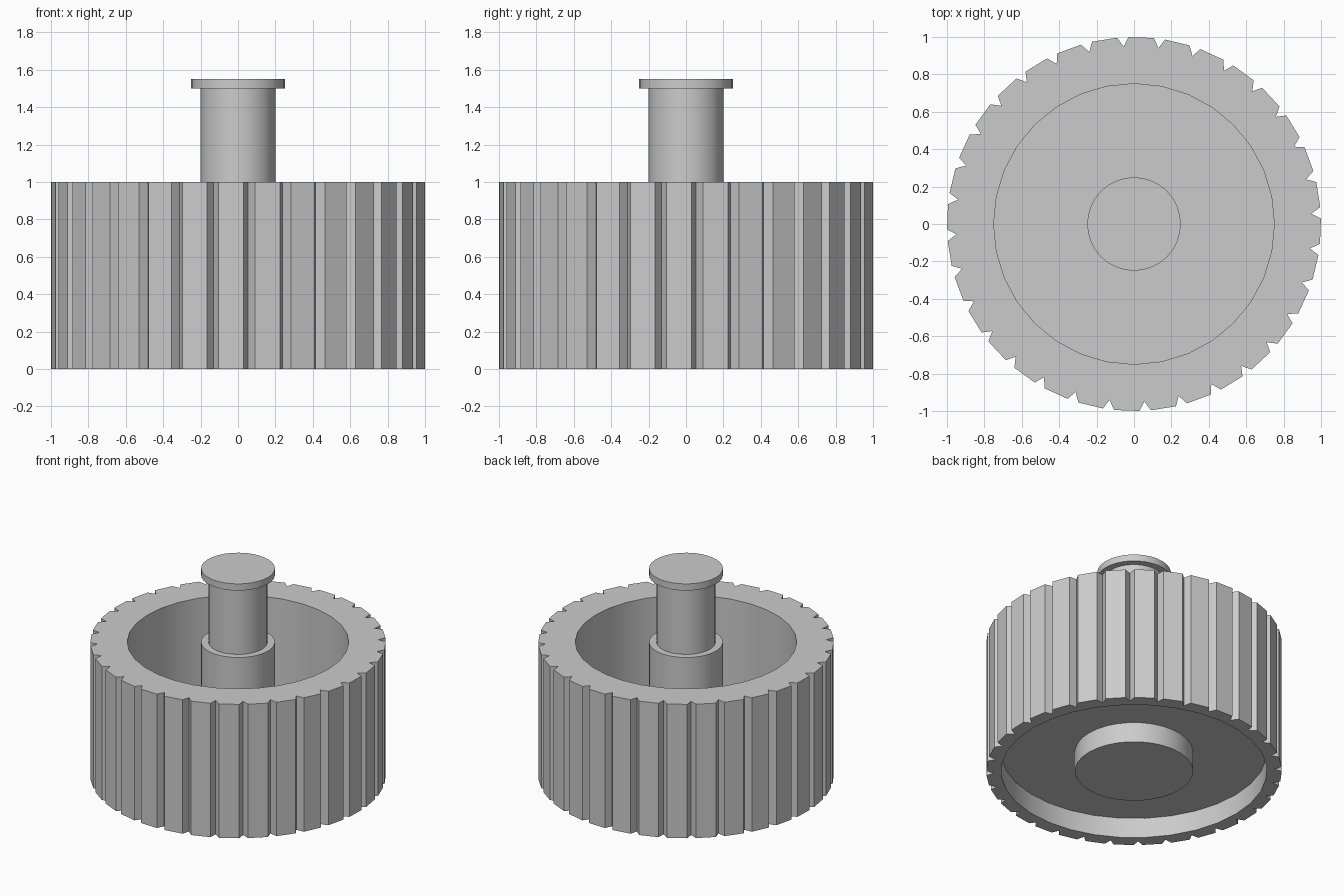
import bpy
import bmesh
from math import radians, sin, cos

if "Cube" in bpy.data.objects:
    bpy.data.objects.remove(bpy.data.objects["Cube"], do_unlink=True)

TEETH = 32
STEP = radians(360 / TEETH)

grey = bpy.data.materials.new("plain grey")
grey.use_nodes = True
grey.diffuse_color = (0.6, 0.6, 0.6, 1)
grey.node_tree.nodes["Principled BSDF"].inputs["Base Color"].default_value = (0.6, 0.6, 0.6, 1)


def polar(bm, radius, angle, z):
    return bm.verts.new((radius * cos(angle), radius * sin(angle), z))


def circle(bm, radius, z):
    return [polar(bm, radius, i * STEP, z) for i in range(TEETH)]


def toothed_ring(bm, z):
    # each sector: tooth end, notch tip, next tooth start
    notch = ((1, 1.72), (0.95, 3.3), (1, 5.2))
    return [polar(bm, r, i * STEP + radians(a), z) for i in range(TEETH) for r, a in notch]


def bridge(bm, a, b):
    for i in range(len(a)):
        j = (i + 1) % len(a)
        bm.faces.new((a[i], a[j], b[j], b[i]))


def tooth_annulus(bm, outer, inner):
    for i in range(TEETH):
        k = (i + 1) % TEETH
        bm.faces.new(outer[3 * i:3 * i + 3] + [outer[3 * k], inner[k], inner[i]])


def lathe(bm, profile):
    # revolve the profile and close its last ring
    rings = [circle(bm, r, z) for r, z in profile]
    for a, b in zip(rings, rings[1:]):
        bridge(bm, a, b)
    bm.faces.new(rings[-1])
    return rings[0]


def finish(bm, name):
    bmesh.ops.recalc_face_normals(bm, faces=bm.faces)
    mesh = bpy.data.meshes.new(name)
    bm.to_mesh(mesh)
    bm.free()
    mesh.materials.append(grey)
    obj = bpy.data.objects.new(name, mesh)
    bpy.context.collection.objects.link(obj)
    bpy.ops.object.select_all(action="DESELECT")
    obj.select_set(True)
    bpy.context.view_layer.objects.active = obj
    bpy.ops.object.shade_smooth_by_angle(angle=radians(25))


# Wheel: toothed wall, bowl above the web, recess and round boss below
bm = bmesh.new()
bottom, top = toothed_ring(bm, 0), toothed_ring(bm, 1)
bridge(bm, bottom, top)
tooth_annulus(bm, top, lathe(bm, [(0.75, 1), (0.75, 0.25)]))
tooth_annulus(bm, bottom, lathe(bm, [(0.9, 0), (0.9, 0.15), (0.4, 0.15), (0.4, 0)]))
finish(bm, "toothed_wheel")

# Spindle: wide post, narrower stem and flat end cap
bm = bmesh.new()
base = lathe(bm, [(0.25, 0.25), (0.25, 1), (0.2, 1), (0.2, 1.5), (0.25, 1.5), (0.25, 1.55)])
bm.faces.new(base)
finish(bm, "spindle")
